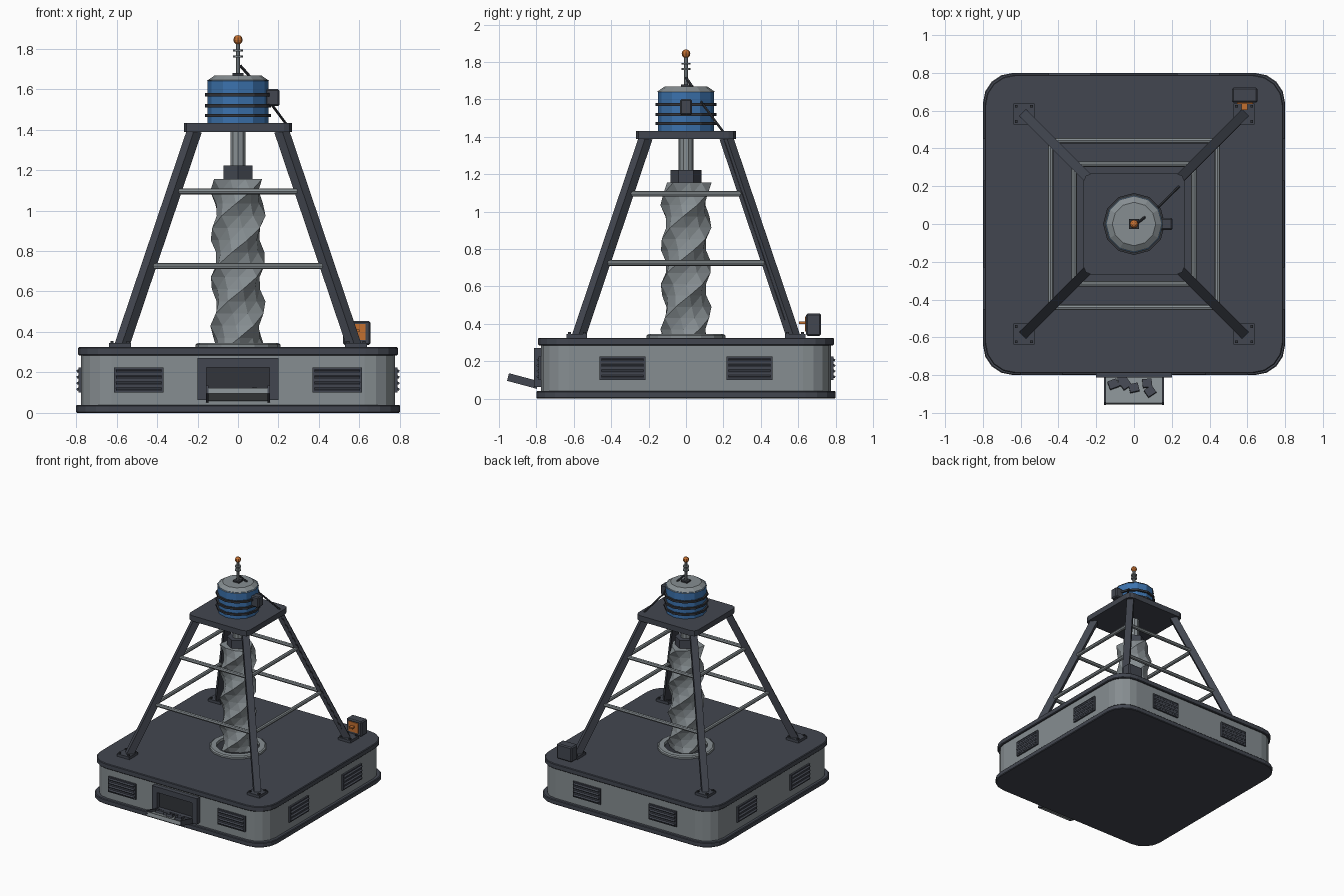
import bpy, bmesh, math, random
from mathutils import Matrix, Vector

random.seed(4)
cube = bpy.data.objects.get("Cube")
if cube:
    bpy.data.objects.remove(cube)


def material(name, rgb):
    m = bpy.data.materials.new(name)
    m.use_nodes = True
    m.diffuse_color = (*rgb, 1)
    m.node_tree.nodes["Principled BSDF"].inputs["Base Color"].default_value = (*rgb, 1)
    return m


SLATE = material("slate", (0.055, 0.062, 0.08))
CHARCOAL = material("charcoal", (0.032, 0.035, 0.043))
STEEL = material("steel", (0.24, 0.27, 0.285))
BLUE = material("motor blue", (0.045, 0.17, 0.42))
ORANGE = material("signal orange", (0.55, 0.16, 0.03))


def finish(name, bm, mat, matrix=None, bevel=0):
    bmesh.ops.recalc_face_normals(bm, faces=bm.faces)
    mesh = bpy.data.meshes.new(name)
    bm.to_mesh(mesh)
    bm.free()
    mesh.materials.append(mat)
    ob = bpy.data.objects.new(name, mesh)
    if matrix:
        ob.matrix_world = matrix
    bpy.context.collection.objects.link(ob)
    if bevel:
        mod = ob.modifiers.new("soft_edges", "BEVEL")
        mod.width, mod.segments = bevel, 1
    return ob


def box(name, size, loc, mat, rot=None, bevel=0):
    bm = bmesh.new()
    bmesh.ops.create_cube(bm, size=1)
    bmesh.ops.scale(bm, vec=size, verts=bm.verts)
    m = Matrix.Translation(loc)
    return finish(name, bm, mat, m @ rot if rot else m, bevel)


def cone(name, r1, r2, z0, z1, sides, mat):
    bm = bmesh.new()
    bmesh.ops.create_cone(bm, cap_ends=True, segments=sides, radius1=r1, radius2=r2, depth=z1 - z0)
    return finish(name, bm, mat, Matrix.Translation((0, 0, (z0 + z1) / 2)))


def strut(name, a, b, width, mat, sides=4):
    """Straight bar between two points; square bars keep one face level."""
    a, b = Vector(a), Vector(b)
    z = (b - a).normalized()
    x = z.cross(Vector((0, 0, 1))).normalized()
    y = z.cross(x)
    frame = Matrix((x, y, z)).transposed().to_4x4()
    bm = bmesh.new()
    if sides == 4:
        bmesh.ops.create_cube(bm, size=1)
        bmesh.ops.scale(bm, vec=(width, width, (b - a).length), verts=bm.verts)
    else:
        bmesh.ops.create_cone(bm, cap_ends=True, segments=sides, radius1=width / 2,
                              radius2=width / 2, depth=(b - a).length)
    return finish(name, bm, mat, Matrix.Translation((a + b) / 2) @ frame)


def rounded_slab(name, half, radius, z0, z1, steps, mat, bevel=0):
    bm = bmesh.new()
    verts = []
    for q in range(4):
        centre = math.radians(45 + 90 * q)
        cx = math.copysign(half - radius, math.cos(centre))
        cy = math.copysign(half - radius, math.sin(centre))
        for i in range(steps + 1):
            t = math.radians(90 * q + 90 * i / steps)
            verts.append(bm.verts.new((cx + radius * math.cos(t), cy + radius * math.sin(t), z0)))
    face = bm.faces.new(verts)
    top = bmesh.ops.extrude_face_region(bm, geom=[face])["geom"]
    bmesh.ops.translate(bm, vec=(0, 0, z1 - z0), verts=[v for v in top if isinstance(v, bmesh.types.BMVert)])
    if not face.is_valid or len([f for f in bm.faces if len(f.verts) > 4]) < 2:
        bm.faces.new(verts)
    return finish(name, bm, mat, bevel=bevel)


# Base housing
rounded_slab("base_skirt", 0.8, 0.16, 0, 0.04, 4, SLATE, 0.005)
rounded_slab("base_wall", 0.775, 0.15, 0.03, 0.29, 4, STEEL)
rounded_slab("base_deck", 0.79, 0.16, 0.283, 0.325, 4, SLATE, 0.005)

# Louvred vents on the four walls
for side, angle in (("front", 0), ("right", 90), ("back", 180), ("left", 270)):
    turn = Matrix.Rotation(math.radians(angle), 4, "Z")
    offset = 0.49 if side == "front" else 0.34
    for x in (-offset, offset):
        box(side + "_vent", (0.245, 0.02, 0.125), turn @ Vector((x, -0.778, 0.163)), SLATE, turn)
        for i in range(4):
            box(side + "_vent_slat", (0.225, 0.018, 0.012),
                turn @ Vector((x, -0.789, 0.118 + 0.03 * i)), SLATE,
                turn @ Matrix.Rotation(math.radians(30), 4, "X"))

# Discharge hatch: frame bars, recessed door and tray
for x in (-0.178, 0.178):
    box("hatch_side", (0.046, 0.05, 0.205), (x, -0.787, 0.168), SLATE)
box("hatch_top", (0.4, 0.05, 0.045), (0, -0.787, 0.248), SLATE)
box("hatch_sill", (0.4, 0.05, 0.035), (0, -0.787, 0.08), SLATE)
box("hatch_door", (0.32, 0.01, 0.15), (0, -0.776, 0.16), CHARCOAL)
tilt = Matrix.Rotation(math.radians(-15), 4, "X")
tray = Vector((0, -0.872, 0.088))
box("tray_floor", (0.3, 0.16, 0.016), tray, STEEL, tilt)
for x in (-0.153, 0.153):
    box("tray_wall", (0.012, 0.165, 0.042), tray + Vector((x, 0, 0.006)), SLATE, tilt)
box("tray_lip", (0.3, 0.01, 0.03), tray + tilt @ Vector((0, -0.077, 0)), STEEL, tilt)
for x, y in ((-0.11, 0.02), (-0.06, 0.035), (-0.045, 0.02), (0, 0), (0.07, 0.025), (0.085, -0.02)):
    spin = Matrix.Rotation(random.uniform(0, 1.5), 4, "Z")
    box("rubble", (0.05, 0.045, 0.025), tray + tilt @ Vector((x, y, 0.014)), SLATE, tilt @ spin)

# Tower legs with bolted feet
FOOT, HEAD, Z0, Z1 = 0.575, 0.215, 0.33, 1.395


def leg_at(z):
    return FOOT + (HEAD - FOOT) * (z - Z0) / (Z1 - Z0)


for sx in (-1, 1):
    for sy in (-1, 1):
        strut("tower_leg", (sx * FOOT, sy * FOOT, Z0), (sx * HEAD, sy * HEAD, Z1), 0.052, SLATE)
        box("leg_foot", (0.11, 0.11, 0.022), (sx * 0.583, sy * 0.583, 0.335), SLATE)
        for bx in (-0.04, 0.04):
            for by in (-0.04, 0.04):
                box("foot_bolt", (0.015, 0.015, 0.012),
                    (sx * 0.583 + bx, sy * 0.583 + by, 0.35), CHARCOAL)

# Horizontal braces
for z in (0.725, 1.095):
    r = leg_at(z)
    for s in (-1, 1):
        strut("cross_brace", (-r, s * r, z), (r, s * r, z), 0.03, STEEL, 8)
        strut("side_brace", (s * r, -r, z), (s * r, r, z), 0.03, STEEL, 8)

rounded_slab("head_platform", 0.267, 0.04, 1.388, 1.432, 2, SLATE)

# Motor
cone("motor_body", 0.15, 0.15, 1.43, 1.645, 12, BLUE)
cone("motor_cap", 0.155, 0.115, 1.64, 1.668, 12, STEEL)
for z in (1.47, 1.518, 1.572):
    cone("motor_band", 0.164, 0.164, z - 0.008, z + 0.008, 12, CHARCOAL)
box("junction_box", (0.07, 0.065, 0.085), (0.17, 0, 1.558), SLATE, bevel=0.008)
strut("motor_cable", (0.11, 0.07, 1.6), (0.24, 0.2, 1.425), 0.014, CHARCOAL, 6)
strut("leg_cable", (0.23, 0.2, 1.4), (0.56, 0.53, 0.42), 0.014, CHARCOAL, 6)

# Mast and beacon
box("mast_base", (0.055, 0.055, 0.014), (0, 0, 1.672), CHARCOAL)
cone("mast", 0.01, 0.01, 1.66, 1.835, 8, STEEL)
for z in (1.762, 1.79):
    cone("mast_disc", 0.024, 0.024, z - 0.005, z + 0.005, 8, STEEL)
strut("mast_stay", (0.012, 0, 1.715), (0.056, 0.035, 1.665), 0.016, CHARCOAL, 6)
bm = bmesh.new()
bmesh.ops.create_uvsphere(bm, u_segments=8, v_segments=6, radius=0.023)
finish("beacon", bm, ORANGE, Matrix.Translation((0, 0, 1.844)))

# Drill string
cone("drive_shaft", 0.04, 0.04, 1.2, 1.4, 10, STEEL)
cone("coupling", 0.082, 0.082, 1.152, 1.222, 6, SLATE)

# Twisted three-lobed auger
bm = bmesh.new()
SIDES, RINGS, TWIST = 9, 14, math.radians(450)
rings = []
for i in range(RINGS + 1):
    f = i / RINGS
    ring = []
    for k in range(SIDES):
        r = 0.137 if k % 3 == 0 else 0.108
        t = 2 * math.pi * k / SIDES + TWIST * f
        ring.append(bm.verts.new((r * math.cos(t), r * math.sin(t), 0.31 + 0.845 * f)))
    rings.append(ring)
for low, high in zip(rings, rings[1:]):
    for k in range(SIDES):
        j = (k + 1) % SIDES
        bm.faces.new((low[k], low[j], high[k]))
        bm.faces.new((low[j], high[j], high[k]))
bm.faces.new(rings[0])
bm.faces.new(rings[-1])
finish("auger", bm, STEEL)

# Collar ring around the bore
bm = bmesh.new()
path = [(0.21, 0.32), (0.21, 0.338), (0.2, 0.345), (0.16, 0.345), (0.155, 0.32)]
verts = [bm.verts.new((x, 0, z)) for x, z in path]
edges = [bm.edges.new(pair) for pair in zip(verts, verts[1:])]
bmesh.ops.spin(bm, geom=verts + edges, cent=(0, 0, 0), axis=(0, 0, 1),
               angle=2 * math.pi, steps=16, use_merge=True)
finish("bore_collar", bm, STEEL)
cone("bore_hole", 0.157, 0.157, 0.32, 0.328, 16, CHARCOAL)

# Control box beside the back leg
box("control_box", (0.135, 0.08, 0.12), (0.587, 0.682, 0.395), SLATE, bevel=0.008)
box("control_screen", (0.085, 0.008, 0.08), (0.587, 0.64, 0.4), ORANGE)
box("control_lever", (0.03, 0.035, 0.012), (0.585, 0.622, 0.405), ORANGE)
